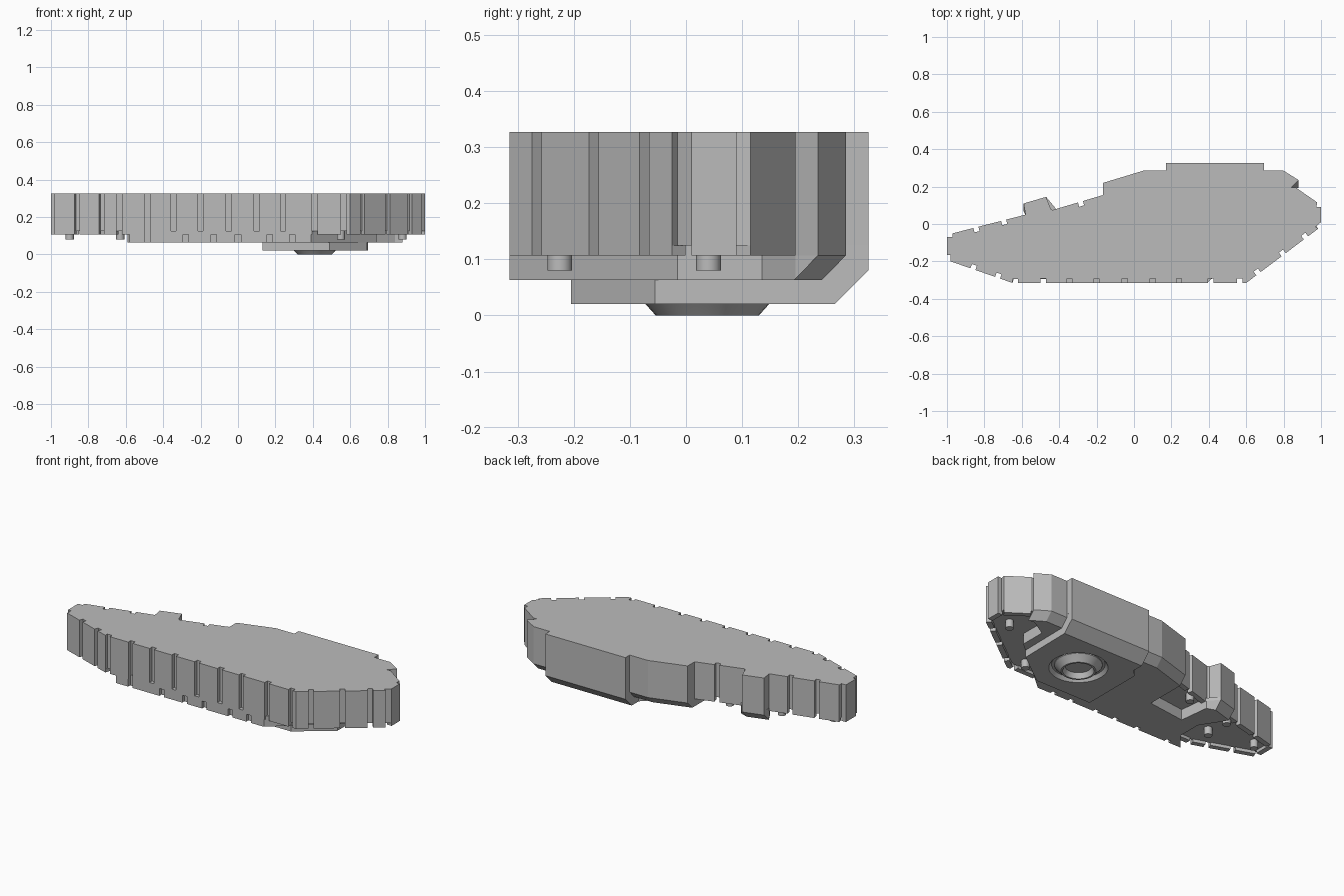
import bpy, bmesh, math
from mathutils import Vector

if "Cube" in bpy.data.objects:
    bpy.data.objects.remove(bpy.data.objects["Cube"], do_unlink=True)

GREY = (0.5, 0.5, 0.5, 1)
mat = bpy.data.materials.new("plain grey")
mat.use_nodes = True
mat.diffuse_color = GREY
mat.node_tree.nodes["Principled BSDF"].inputs["Base Color"].default_value = GREY

TOP, RIM, FLOOR, DECK, KEEL = 0.327, 0.107, 0.125, 0.063, 0.02


def finish(name, bm):
    bmesh.ops.recalc_face_normals(bm, faces=bm.faces)
    mesh = bpy.data.meshes.new(name)
    bm.to_mesh(mesh)
    bm.free()
    mesh.materials.append(mat)
    obj = bpy.data.objects.new(name, mesh)
    bpy.context.collection.objects.link(obj)
    return obj


def add_prism(bm, points, low, high, mid=None):
    """Extrude an outline; a third value on a point pulls its lower end inward along y."""
    def level(z, taper):
        return [bm.verts.new((p[0], p[1] - (p[2] if taper and len(p) > 2 else 0), z)) for p in points]
    levels = [level(low, True)] + ([level(mid, False)] if mid else []) + [level(high, False)]
    bm.faces.new(levels[0])
    bm.faces.new(levels[-1])
    n = len(points)
    for a, b in zip(levels, levels[1:]):
        for i in range(n):
            j = (i + 1) % n
            bm.faces.new((a[i], a[j], b[j], b[i]))


def prism(name, points, low, high, mid=None):
    bm = bmesh.new()
    add_prism(bm, points, low, high, mid)
    return finish(name, bm)


def notched(p, q, spots, width=0.028, depth=0.024):
    """Points from p up to q, with square notches cut at fractions of the edge."""
    p, q = Vector(p), Vector(q)
    along = (q - p).normalized()
    inward = Vector((-along.y, along.x)) * depth
    out = [p]
    for t in spots:
        c = p.lerp(q, t)
        a, b = c - along * width / 2, c + along * width / 2
        out += [a, a + inward, b + inward, b]
    return [tuple(v) for v in out + [q]]


def revolve(name, profile, centre, steps=32):
    bm = bmesh.new()
    rings = []
    for r, z in profile:
        rings.append([bm.verts.new((centre[0] + r * math.cos(2 * math.pi * i / steps),
                                    centre[1] + r * math.sin(2 * math.pi * i / steps), z))
                      for i in range(steps)])
    for a, b in zip(rings, rings[1:]):
        for i in range(steps):
            j = (i + 1) % steps
            bm.faces.new((a[i], a[j], b[j], b[i]))
    bm.faces.new(rings[0])
    bm.faces.new(rings[-1])
    obj = finish(name, bm)
    for f in obj.data.polygons:
        f.use_smooth = len(f.vertices) == 4
    obj.data.set_sharp_from_angle(angle=math.radians(30))
    return obj


# Edges that carry the segmented armour plates, counter-clockwise
front_x = (-0.485, -0.345, -0.2, -0.05, 0.1, 0.24, 0.41, 0.565)
x0, x1 = -0.62, 0.6
edges = [
    ((-1, -0.07), (-1, -0.165), ()),
    ((-0.98, -0.2), (-0.65, -0.315), (0.36, 0.76)),
    ((x0, -0.315), (x1, -0.315), [(x - x0) / (x1 - x0) for x in front_x]),
    ((x1, -0.315), (0.985, -0.025), (0.17, 0.52, 0.83)),
    ((1, 0.01), (1, 0.09), ()),
    ((0.98, 0.115), (0.865, 0.195), ()),
]
back_edges = [
    ((-0.165, 0.155), (-0.435, 0.075), (0.45,)),
    ((-0.58, 0.05), (-0.97, -0.05), (0.3, 0.68)),
]
back = [(0.84, 0.195), (0.88, 0.235), (0.8, 0.285), (0.695, 0.285), (0.695, 0.325),
        (0.17, 0.325), (0.17, 0.285), (0.05, 0.285), (-0.165, 0.22)]
tab = [(-0.445, 0.08), (-0.47, 0.145), (-0.59, 0.11)]

# Small steps between the plated edges
gap_after = {0: [(-0.98, -0.165)], 1: [(-0.65, -0.295), (-0.62, -0.295)],
             3: [(0.97, -0.015)], 4: [(0.975, 0.09)]}
outline = []
for i, (p, q, spots) in enumerate(edges):
    outline += notched(p, q, spots) + gap_after.get(i, [])
outline += back + notched(*back_edges[0]) + tab + notched(*back_edges[1]) + [(-0.97, -0.07)]
clean = [p for i, p in enumerate(outline) if (Vector(p) - Vector(outline[i - 1])).length > 1e-4]
prism("upper_hull", clean, FLOOR, TOP)

# Lower lips of the armour plates, around the recessed floor
bm = bmesh.new()
for p, q, spots in edges + back_edges:
    p, q = Vector(p), Vector(q)
    along = (q - p).normalized()
    inward = Vector((-along.y, along.x)) * 0.03
    half = 0.014 / (q - p).length
    starts = [0] + [t + half for t in spots]
    ends = [t - half for t in spots] + [1]
    for s, e in zip(starts, ends):
        a, b = p.lerp(q, s), p.lerp(q, e)
        add_prism(bm, [a[:], b[:], (b + inward)[:], (a + inward)[:]], RIM, FLOOR)
finish("plate_lips", bm)

# Middle deck with a pocket at the back and bevelled rear plates
c = 0.043
deck_x = (-0.485, -0.28, -0.13, 0.0, 0.17, 0.29)
a, b = -0.58, 0.39
deck = notched((a, -0.315), (b, -0.315), [(x - a) / (b - a) for x in deck_x], 0.03, 0.02)
deck += [(0.74, -0.015), (0.74, 0.135), (0.84, 0.195), (0.88, 0.235, c), (0.8, 0.285, c),
         (0.05, 0.285, c), (-0.165, 0.22, c), (-0.165, -0.06), (-0.4, -0.09), (-0.42, 0.085),
         (-0.47, 0.145, c), (-0.59, 0.11, c), (-0.57, 0.03), (-0.5, -0.08), (-0.5, -0.22)]
prism("middle_deck", deck, DECK, FLOOR, RIM)

# Keel with a bevelled rear block
c = 0.06
keel = prism("keel", [(0.13, -0.205), (0.49, -0.205), (0.69, -0.055), (0.695, 0.325, c),
                      (0.17, 0.325, c), (0.17, 0.2), (0.13, 0.16)], KEEL, FLOOR, 0.08)

# Round groove in the keel
hub = (0.41, 0.038)
cutter = revolve("groove_cutter", [(0.155, 0.0), (0.155, 0.02), (0.14, 0.04)], hub)
cutter.hide_render = True
mod = keel.modifiers.new("groove", "BOOLEAN")
mod.operation = "DIFFERENCE"
mod.solver = "EXACT"
mod.object = cutter
cut_mesh = bpy.data.meshes.new_from_object(keel.evaluated_get(bpy.context.evaluated_depsgraph_get()))
keel.modifiers.clear()
keel.data = cut_mesh
bpy.data.objects.remove(cutter, do_unlink=True)

# Hub ring with a sunken middle
revolve("hub_ring", [(0.125, 0.045), (0.125, 0.035), (0.11, 0.02), (0.092, 0),
                     (0.082, 0), (0.07, 0.03)], hub)

# Pegs under the recessed floor
for i, spot in enumerate([(0.88, 0.04), (0.55, -0.225), (-0.63, 0.0), (-0.63, -0.15),
                          (-0.9, -0.1), (-0.33, 0.06)]):
    revolve(f"peg_{i + 1}", [(0.022, FLOOR + 0.01), (0.022, 0.08)], spot, 16)
